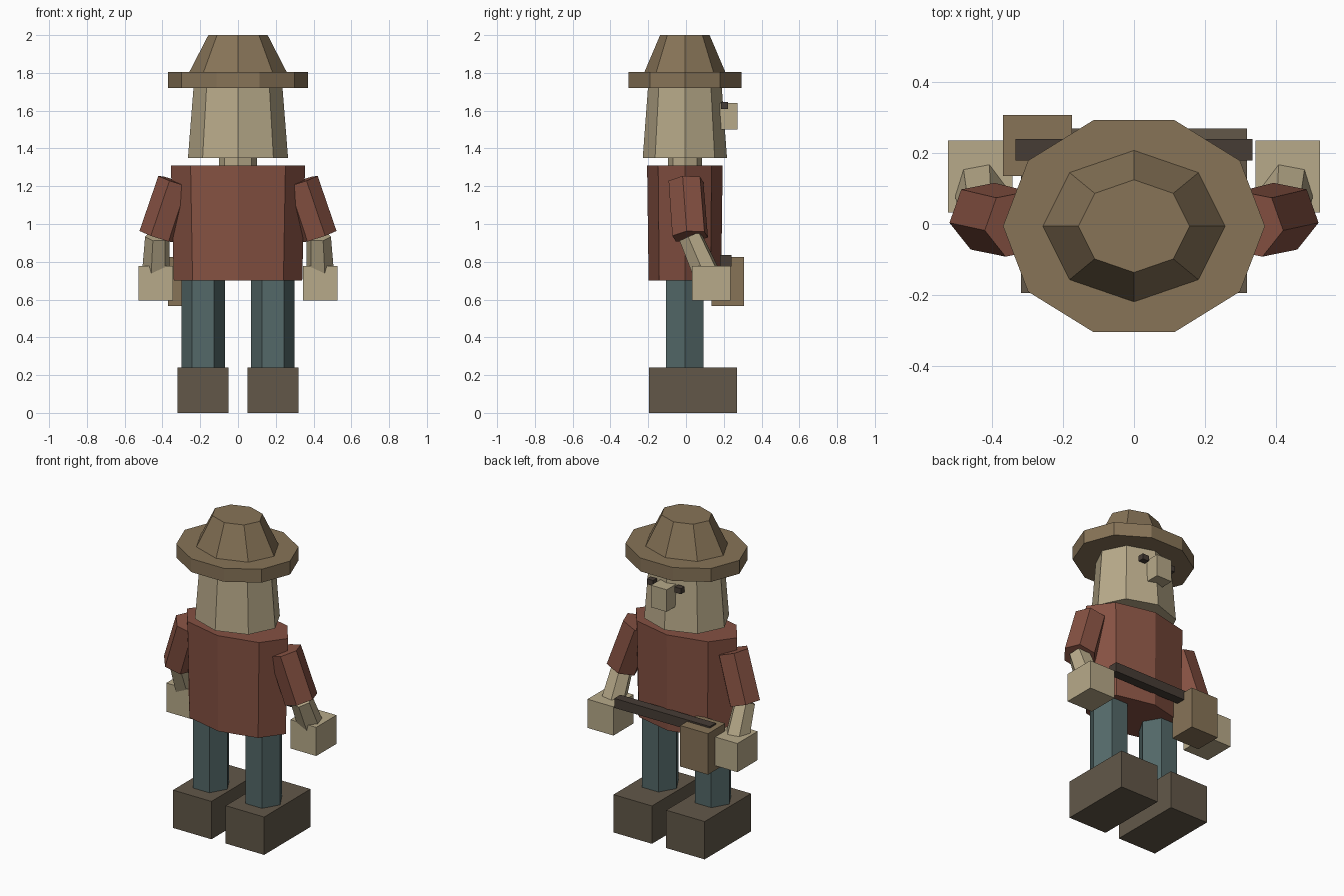
import bpy, math
from mathutils import Vector, Matrix

if "Cube" in bpy.data.objects:
    bpy.data.objects.remove(bpy.data.objects["Cube"])

YC = -0.006  # centre line of the body in y


def material(name, r, g, b):
    m = bpy.data.materials.new(name)
    m.diffuse_color = [(c / 255) ** 2.2 for c in (r, g, b)] + [1]
    m.use_nodes = True
    m.node_tree.nodes["Principled BSDF"].inputs["Base Color"].default_value = m.diffuse_color
    return m


BROWN = material("hat_brown", 134, 115, 88)
TAN = material("skin_tan", 182, 168, 136)
RED = material("shirt_red", 132, 82, 68)
TEAL = material("trouser_teal", 84, 104, 104)
DARK = material("boot_brown", 98, 88, 74)
BLACK = material("dark_brown", 72, 63, 56)


def mesh_object(name, verts, faces, mat):
    me = bpy.data.meshes.new(name)
    me.from_pydata(verts, [], faces)
    me.materials.append(mat)
    ob = bpy.data.objects.new(name, me)
    bpy.context.collection.objects.link(ob)
    return ob


def ring_faces(n):
    sides = [(i, (i + 1) % n, n + (i + 1) % n, n + i) for i in range(n)]
    return sides + [tuple(reversed(range(n))), tuple(range(n, 2 * n))]


def prism(name, n, x, y, z0, z1, bottom, top, mat):
    """Upright n-sided frustum with elliptical (rx, ry) ends."""
    verts = []
    for z, (rx, ry) in ((z0, bottom), (z1, top)):
        for i in range(n):
            a = 2 * math.pi * i / n
            verts.append((x + rx * math.cos(a), y + ry * math.sin(a), z))
    return mesh_object(name, verts, ring_faces(n), mat)


def limb(name, p, q, rp, rq, twist, side, mat):
    """Six-sided tapered limb from p (upper) down to q, mirrored by side."""
    p, q = Vector(p), Vector(q)
    rot = Vector((0, 0, 1)).rotation_difference(p - q).to_matrix()
    verts = []
    for c, r in ((q, rq), (p, rp)):
        for i in range(6):
            a = math.radians(twist + 60 * i)
            v = c + rot @ Vector((r * math.cos(a), r * math.sin(a), 0))
            verts.append((side * v.x, v.y, v.z))
    faces = ring_faces(6)
    if side < 0:
        faces = [tuple(reversed(f)) for f in faces]
    return mesh_object(name, verts, faces, mat)


def box(name, x, y, z, mat):
    """Box from (min, max) ranges."""
    verts = [(x[i], y[j], z[k]) for k in (0, 1) for i, j in ((0, 0), (1, 0), (1, 1), (0, 1))]
    return mesh_object(name, verts, ring_faces(4), mat)


def side_box(name, side, x, y, z, mat):
    return box(name, sorted((side * x[0], side * x[1])), y, z, mat)


# Torso, neck, head
prism("torso", 8, 0, YC, 0.70, 1.31, (0.34, 0.192), (0.355, 0.2), RED)
prism("neck", 8, 0, YC, 1.29, 1.37, (0.10, 0.09), (0.10, 0.09), TAN)
prism("head", 8, 0, YC, 1.35, 1.74, (0.265, 0.223), (0.234, 0.194), TAN)

# Hat
prism("hat_brim", 10, 0, YC, 1.72, 1.805, (0.37, 0.315), (0.37, 0.315), BROWN)
prism("hat_crown", 8, 0, YC, 1.80, 2.0, (0.26, 0.216), (0.157, 0.131), BROWN)

# Nose
box("nose", (-0.055, 0.055), (0.18, 0.272), (1.50, 1.64), TAN)

for s, label in ((1, "right"), (-1, "left")):
    # Face
    side_box("eye_" + label, s, (0.075, 0.12), (0.185, 0.222), (1.61, 1.645), BLACK)
    # Legs and boots
    prism("leg_" + label, 6, s * 0.185, YC, 0.22, 0.72, (0.115, 0.115), (0.115, 0.115), TEAL)
    side_box("boot_" + label, s, (0.05, 0.32), (-0.195, 0.27), (0, 0.24), DARK)
    # Arms and hands
    limb("upper_arm_" + label, (0.33, 0.0, 1.225), (0.428, 0.022, 0.933), 0.098, 0.1, -10, s, RED)
    limb("forearm_" + label, (0.428, 0.022, 0.935), (0.436, 0.125, 0.70), 0.065, 0.077, -10, s, TAN)
    side_box("hand_" + label, s, (0.344, 0.526), (0.033, 0.236), (0.595, 0.777), TAN)

# Mallet held across the body
box("mallet_handle", (-0.335, 0.335), (0.18, 0.24), (0.775, 0.835), BLACK)
box("mallet_head", (-0.37, -0.175), (0.135, 0.308), (0.565, 0.825), BROWN)
